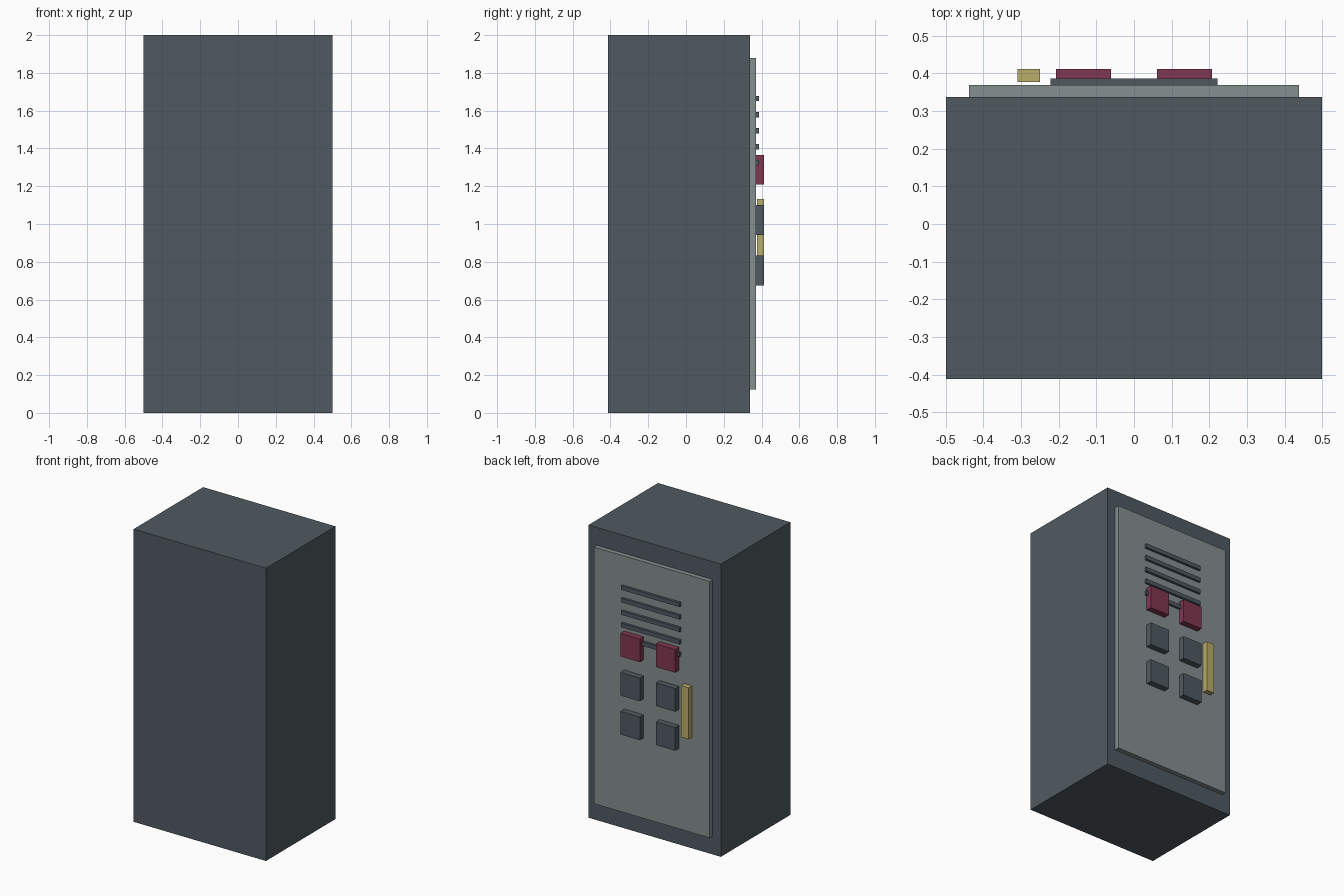
import bpy

if "Cube" in bpy.data.objects:
    bpy.data.objects.remove(bpy.data.objects["Cube"])


def material(name, srgb):
    m = bpy.data.materials.new(name)
    m.diffuse_color = [(c / 255 / 12.92 if c < 11 else ((c / 255 + 0.055) / 1.055) ** 2.4) for c in srgb] + [1]
    m.use_nodes = True
    m.node_tree.nodes["Principled BSDF"].inputs["Base Color"].default_value = m.diffuse_color
    return m


slate = material("slate", (80, 90, 97))
grey = material("light grey", (134, 142, 144))
red = material("dark red", (128, 55, 80))
gold = material("pale gold", (186, 173, 106))


def box(name, x, y, z, mat):
    """Box between (min, max) pairs on each axis."""
    bpy.ops.mesh.primitive_cube_add(size=1, location=[sum(p) / 2 for p in (x, y, z)])
    ob = bpy.context.object
    ob.name = name
    ob.scale = [p[1] - p[0] for p in (x, y, z)]
    bpy.ops.object.transform_apply(location=False, rotation=False, scale=True)
    ob.data.materials.append(mat)
    return ob


# Cabinet and door panel
box("cabinet", (-0.5, 0.5), (-0.412, 0.338), (0, 2), slate)
box("door_panel", (-0.438, 0.438), (0.338, 0.37), (0.125, 1.878), grey)

# Vent slats
for i in range(5):
    z = 1.664 - i * 0.085
    box(f"vent_slat_{i + 1}", (-0.222, 0.222), (0.37, 0.386), (z - 0.014, z + 0.014), slate)

# Two columns of buttons, the top row red
for row in range(3):
    z = 1.287 - row * 0.2665
    for side, x in (("left", -0.134), ("right", 0.134)):
        box(f"button_{row + 1}_{side}", (x - 0.073, x + 0.073), (0.37, 0.412),
            (z - 0.079, z + 0.079), slate if row else red)

# Handle
box("handle", (-0.309, -0.25), (0.377, 0.412), (0.78, 1.132), gold)
